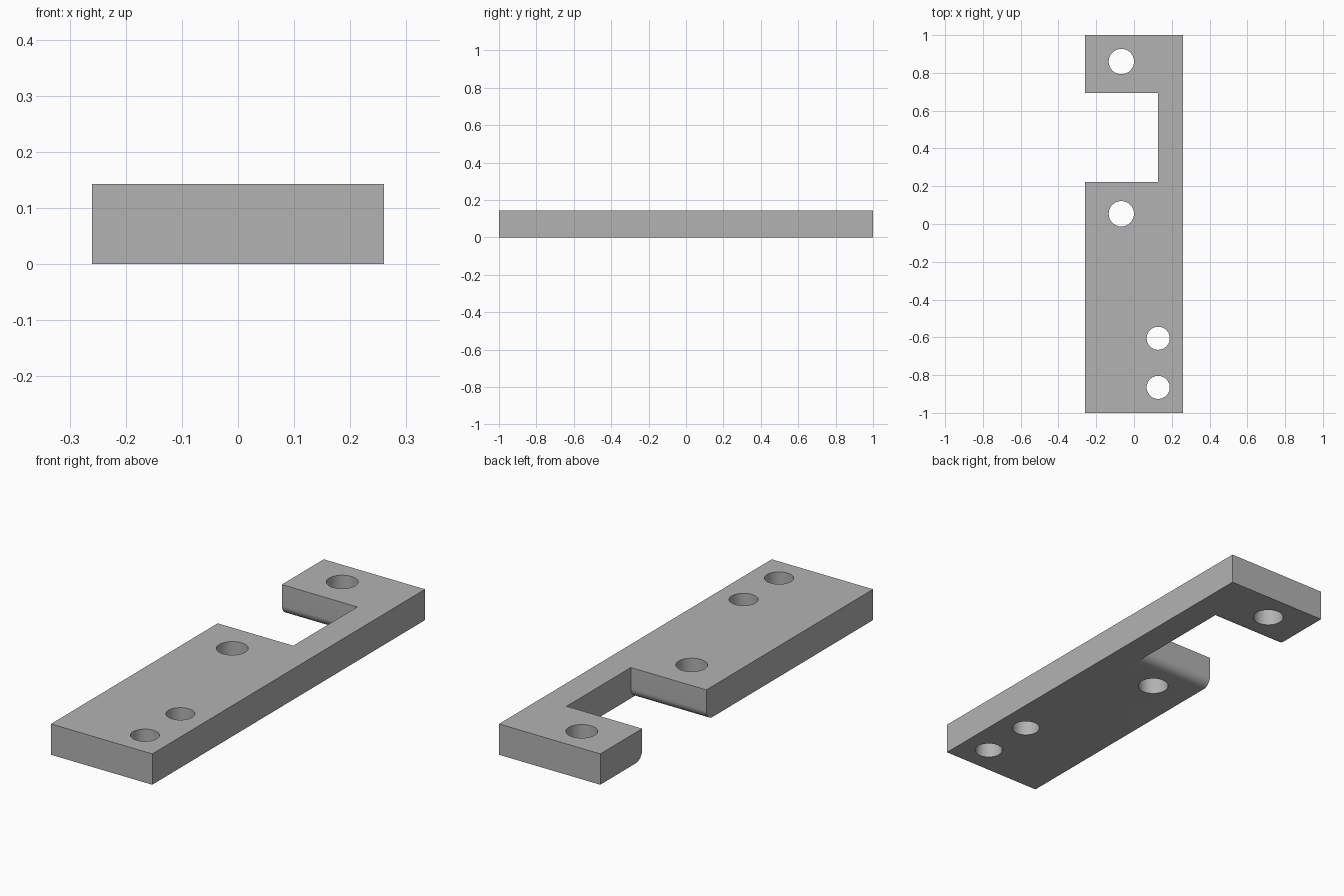
import bpy, bmesh, math

default = bpy.data.objects.get("Cube")
if default:
    bpy.data.objects.remove(default, do_unlink=True)

HALF_W, HALF_L, THICK = 0.26, 1.0, 0.143
NOTCH_X, NOTCH_Y0, NOTCH_Y1 = 0.128, 0.222, 0.693
ROUND = 0.045

grey = bpy.data.materials.new("plain_grey")
grey.use_nodes = True
colour = (0.45, 0.45, 0.45, 1)
grey.diffuse_color = colour
grey.node_tree.nodes["Principled BSDF"].inputs["Base Color"].default_value = colour


def prism(name, outline, direction):
    """Extrude a closed outline of 3D points along a direction."""
    bm = bmesh.new()
    face = bm.faces.new([bm.verts.new(p) for p in outline])
    moved = bmesh.ops.extrude_face_region(bm, geom=[face])["geom"]
    verts = [v for v in moved if isinstance(v, bmesh.types.BMVert)]
    bmesh.ops.translate(bm, verts=verts, vec=direction)
    bmesh.ops.recalc_face_normals(bm, faces=bm.faces[:])
    mesh = bpy.data.meshes.new(name)
    bm.to_mesh(mesh)
    bm.free()
    mesh.materials.append(grey)
    obj = bpy.data.objects.new(name, mesh)
    bpy.context.collection.objects.link(obj)
    return obj


# Flat plate
plate = prism("mounting_plate",
              [(-HALF_W, -HALF_L, 0), (HALF_W, -HALF_L, 0),
               (HALF_W, HALF_L, 0), (-HALF_W, HALF_L, 0)], (0, 0, THICK))

# Notch cutter, flared at the bottom so both facing walls get a rounded lower edge
arc = [(ROUND * (1 - math.sin(a)), ROUND * (1 - math.cos(a)))
       for a in (math.radians(90 * i / 12) for i in range(13))]
side_x = -HALF_W - 0.1
outline = [(side_x, NOTCH_Y0 - o, z) for o, z in arc]
outline += [(side_x, NOTCH_Y0, THICK + 0.1), (side_x, NOTCH_Y1, THICK + 0.1)]
outline += [(side_x, NOTCH_Y1 + o, z) for o, z in reversed(arc)]
outline += [(side_x, NOTCH_Y1 + ROUND, -0.1), (side_x, NOTCH_Y0 - ROUND, -0.1)]
cutters = [prism("notch_cutter", outline, (NOTCH_X - side_x, 0, 0))]

# Screw hole cutters
for i, (x, y, r) in enumerate([(-0.067, 0.86, 0.067), (-0.067, 0.054, 0.067),
                               (0.128, -0.605, 0.061), (0.128, -0.865, 0.061)]):
    ring = [(x + r * math.cos(t), y + r * math.sin(t), -0.1)
            for t in (math.tau * k / 48 for k in range(48))]
    cutters.append(prism(f"hole_cutter_{i + 1}", ring, (0, 0, THICK + 0.2)))

# Cut and apply
bpy.ops.object.select_all(action='DESELECT')
plate.select_set(True)
bpy.context.view_layer.objects.active = plate
for cutter in cutters:
    mod = plate.modifiers.new(cutter.name, 'BOOLEAN')
    mod.operation = 'DIFFERENCE'
    mod.solver = 'EXACT'
    mod.object = cutter
    bpy.ops.object.modifier_apply(modifier=mod.name)
    bpy.data.objects.remove(cutter, do_unlink=True)

bpy.ops.object.shade_smooth_by_angle(angle=math.radians(30))
